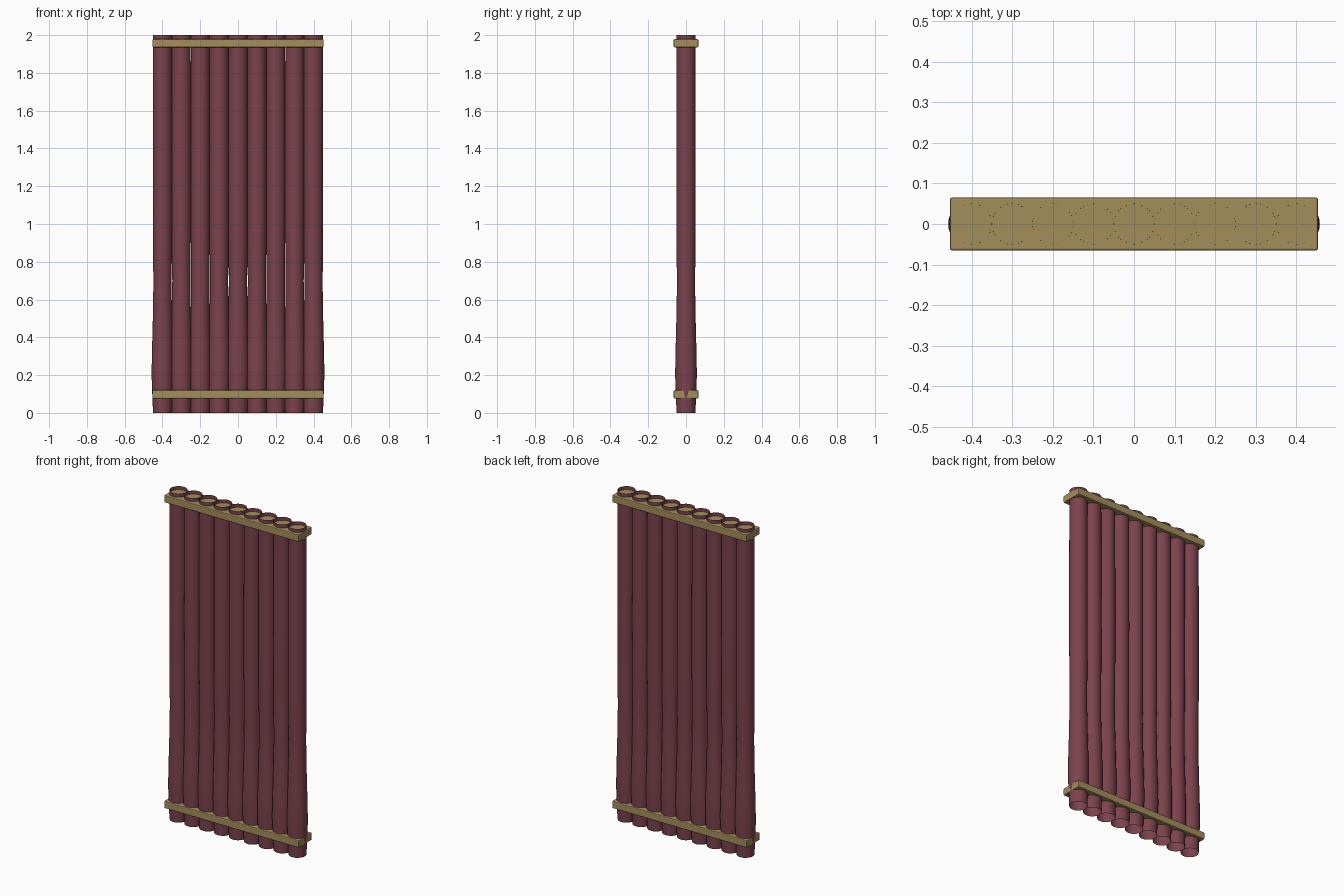
import bpy, bmesh, math

if "Cube" in bpy.data.objects:
    bpy.data.objects.remove(bpy.data.objects["Cube"])

def material(name, col):
    m = bpy.data.materials.new(name)
    m.diffuse_color = (*col, 1)
    m.use_nodes = True
    m.node_tree.nodes["Principled BSDF"].inputs["Base Color"].default_value = m.diffuse_color
    return m

red = material("dark_red", (0.2, 0.055, 0.075))
tan = material("tan_band", (0.37, 0.27, 0.105))

def finish(name, bm, mat):
    me = bpy.data.meshes.new(name)
    bm.to_mesh(me)
    bm.free()
    me.materials.append(mat)
    ob = bpy.data.objects.new(name, me)
    bpy.context.collection.objects.link(ob)
    return ob

# Height and radius along one hollow pole, swelling near the foot
PROFILE = [(0, .05), (.1, .054), (.2, .0575), (.3, .056), (.4, .0535), (.5, .051),
           (.6, .0492), (.7, .048), (.8, .0494), (1.0, .0503), (1.25, .0507),
           (1.5, .0503), (1.8, .05), (1.93, .0497), (2, .05)]
SIDES = 32

def pole(name, x):
    bm = bmesh.new()
    rings = [[bm.verts.new((x + r * math.cos(2 * math.pi * i / SIDES),
                            r * math.sin(2 * math.pi * i / SIDES), z))
              for i in range(SIDES)] for z, r in PROFILE]
    for a, b in zip(rings, rings[1:]):
        for i in range(SIDES):
            j = (i + 1) % SIDES
            bm.faces.new((a[i], a[j], b[j], b[i])).smooth = True
    return finish(name, bm, red)

# Row of nine poles, open at both ends
for n in range(9):
    pole(f"pole_{n + 1}", (n - 4) * 0.1)

# Flat binding bands with softened edges
def band(name, z):
    bm = bmesh.new()
    bmesh.ops.create_cube(bm, size=1)
    bmesh.ops.scale(bm, vec=(0.906, 0.13, 0.044), verts=bm.verts)
    ob = finish(name, bm, tan)
    ob.location.z = z
    bev = ob.modifiers.new("soft_edges", "BEVEL")
    bev.width = 0.005
    bev.segments = 2

band("lower_band", 0.098)
band("upper_band", 1.957)
